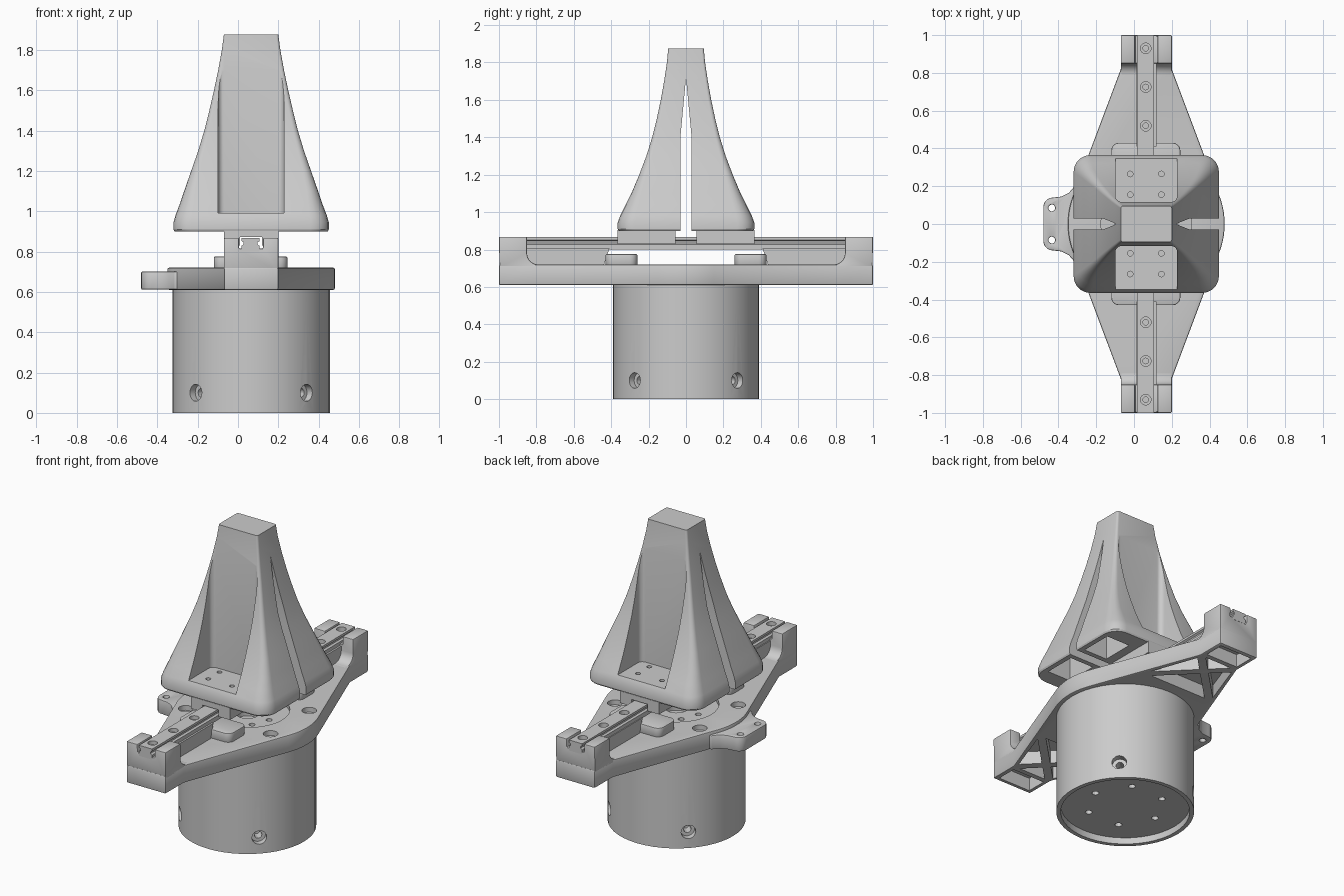
import bpy, bmesh, math
from mathutils import Matrix, Vector

if "Cube" in bpy.data.objects:
    bpy.data.objects.remove(bpy.data.objects["Cube"])

CX = 0.065            # x of the main axis
SIDES = (-1, 1)


def circle(x, y, r, n=20):
    return [(x + r * math.cos(2 * math.pi * i / n), y + r * math.sin(2 * math.pi * i / n)) for i in range(n)]


def arc(x, y, r, a0, a1, n):
    return [(x + r * math.cos(math.radians(a0 + (a1 - a0) * i / n)),
             y + r * math.sin(math.radians(a0 + (a1 - a0) * i / n))) for i in range(n + 1)]


def rrect(x0, x1, y0, y1, r=0.0, n=5):
    if r == 0:
        return [(x0, y0), (x1, y0), (x1, y1), (x0, y1)]
    return (arc(x1 - r, y1 - r, r, 0, 90, n) + arc(x0 + r, y1 - r, r, 90, 180, n)
            + arc(x0 + r, y0 + r, r, 180, 270, n) + arc(x1 - r, y0 + r, r, 270, 360, n))


def place(axis, a, b, c):
    return {'x': (c, a, b), 'y': (a, c, b), 'z': (a, b, c)}[axis]


def loft(bm, rings):
    rows = [[bm.verts.new(p) for p in ring] for ring in rings]
    n = len(rows[0])
    for lo, hi in zip(rows, rows[1:]):
        for i in range(n):
            bm.faces.new((lo[i], lo[(i + 1) % n], hi[(i + 1) % n], hi[i]))
    bm.faces.new(rows[0][::-1])
    bm.faces.new(rows[-1])


def finish(bm, name):
    bmesh.ops.recalc_face_normals(bm, faces=bm.faces)
    me = bpy.data.meshes.new(name)
    bm.to_mesh(me)
    bm.free()
    ob = bpy.data.objects.new(name, me)
    bpy.context.collection.objects.link(ob)
    return ob


def build(name, parts):
    """parts: (outline, axis, low, high[, matrix]) prisms in one mesh"""
    bm = bmesh.new()
    for pts, axis, lo, hi, *m in parts:
        mat = m[0] if m else Matrix()
        loft(bm, [[mat @ Vector(place(axis, a, b, c)) for a, b in pts] for c in (lo, hi)])
    return finish(bm, name)


def apply(ob, mod):
    bpy.context.view_layer.objects.active = ob
    bpy.ops.object.modifier_apply(modifier=mod.name)


def cut(ob, parts):
    cutter = build("cutter", parts)
    cutter.hide_render = True
    mod = ob.modifiers.new("cut", 'BOOLEAN')
    mod.operation, mod.solver, mod.object = 'DIFFERENCE', 'EXACT', cutter
    mod.use_self = True
    apply(ob, mod)
    bpy.data.objects.remove(cutter)


def bevel(ob, w, seg=2):
    mod = ob.modifiers.new("bevel", 'BEVEL')
    mod.width, mod.segments, mod.limit_method = w, seg, 'ANGLE'
    mod.angle_limit = math.radians(40)
    apply(ob, mod)


# Motor housing: drum with recessed bottom and radial screw holes
drum = build("drum_housing", [(circle(CX, 0, 0.39, 48), 'z', 0, 0.612)])
cut(drum, [(circle(CX, 0, 0.365, 48), 'z', -0.1, 0.04)])
cut(drum, [(circle(CX + 0.22 * math.cos(k * math.pi / 3), 0.22 * math.sin(k * math.pi / 3), 0.02, 12),
            'z', 0, 0.12) for k in range(6)])
radial = [Matrix.Translation((CX, 0, 0.1)) @ Matrix.Rotation(math.radians(45 + 90 * k), 4, 'Z')
          @ Matrix.Rotation(math.pi / 2, 4, 'Y') for k in range(4)]
cut(drum, [(circle(0, 0, 0.042), 'z', 0.35, 0.5, m) for m in radial])
cut(drum, [(circle(0, 0, 0.022, 12), 'z', 0.29, 0.5, m) for m in radial])

# Base plate: two tapered arms tangent to a round middle
half = [(0.135, -1), (0.135, -0.82)] + arc(0, 0, 0.415, -21, 21, 10) + [(0.135, 0.82), (0.135, 1)]
outline = [(CX + x, y) for x, y in half] + [(CX - x, -y) for x, y in half]
plate = build("base_plate", [(outline, 'z', 0.61, 0.72)])
bevel(plate, 0.008)

# Ribbed underside of the arms
pockets = []
for s in SIDES:
    a, b, c, d, x = (-0.265, 0.44), (0.265, 0.44), (0.125, 0.83), (-0.125, 0.83), (0, 0.705)
    for tri in ((a, b, x), (b, c, x), (c, d, x), (d, a, x)):
        mx, my = (sum(p[i] for p in tri) / 3 for i in (0, 1))
        pockets.append(([(CX + mx + 0.74 * (p[0] - mx), s * (my + 0.74 * (p[1] - my))) for p in tri],
                        'z', 0.5, 0.69))
    pockets.append((rrect(CX - 0.11, CX + 0.11, *sorted((s * 0.85, s * 0.975))), 'z', 0.5, 0.69))
cut(plate, pockets)

# Recessed ring in the plate centre, bolt circle and counterbores
cut(plate, [(circle(CX, 0, 0.24, 40), 'z', 0.695, 0.8)])
cut(plate, [(circle(CX, 0, 0.065, 24), 'z', 0.65, 0.8)]
    + [(p + (0,))[:2] and (circle(*p, 0.018, 12), 'z', 0.65, 0.8) for p in circle(CX, 0, 0.15, 8)])
corner = [(CX + sx * 0.293, sy * 0.19) for sx in SIDES for sy in SIDES]
cut(plate, [(circle(*p, 0.042), 'z', 0.69, 0.8) for p in corner])

# Side tab with two holes
tab = build("side_tab", [(arc(-0.43, 0.09, 0.05, 90, 180, 5) + arc(-0.43, -0.09, 0.05, 180, 270, 5)
            + [(-0.385, -0.145), (-0.345, -0.165), (-0.315, -0.2), (-0.28, -0.2),
               (-0.28, 0.2), (-0.315, 0.2), (-0.345, 0.165), (-0.385, 0.145)], 'z', 0.612, 0.7)])
cut(tab, [(circle(-0.435, s * 0.085, 0.018, 14), 'z', 0.5, 0.8) for s in SIDES])
bevel(tab, 0.005)

for s in SIDES:
    tag = "front" if s < 0 else "back"
    # End block with a filleted foot and a channel for the rail
    prof = [(1, 0.615), (1, 0.868), (0.85, 0.868)] + arc(0.79, 0.78, 0.06, 0, -90, 6) + [(0.77, 0.72), (0.77, 0.615)]
    prof = [(0.997, 0.7)] + prof[1:-1] + [(0.77, 0.7)]
    block = build(tag + "_end_block", [([(s * y, z) for y, z in prof], 'x', -0.07, 0.2)])
    cut(block, [(rrect(0.005, 0.125, *sorted((s * 0.7, s * 1.1))), 'z', 0.815, 1)])
    bevel(block, 0.006)

    # Rib carrying the rail
    build(tag + "_rail_rib", [([(s * 0.44, 0.715), (s * 0.95, 0.715), (s * 0.95, 0.805), (s * 0.41, 0.805)],
                               'x', 0.012, 0.118)])

    # Stop pad beside the centre
    pad = build(tag + "_stop_pad", [(rrect(-0.12, 0.245, *sorted((s * 0.26, s * 0.43)), 0.04), 'z', 0.715, 0.775)])
    bevel(pad, 0.006)

    # Sliding carriage under the finger
    carriage = build(tag + "_carriage", [(rrect(-0.07, 0.2, *sorted((s * 0.055, s * 0.365))), 'z', 0.83, 0.905)])
    cut(carriage, [(rrect(0.01, 0.12, -1, 1), 'z', 0.7, 0.872)])

# Linear rail with side grooves and counterbored holes
side = [(0.045, 0.8), (0.045, 0.828), (0.034, 0.835), (0.034, 0.845), (0.045, 0.852), (0.045, 0.866)]
rail = build("linear_rail", [([(CX - 0.003 + x, z) for x, z in side]
                              + [(CX - 0.003 - x, z) for x, z in side[::-1]], 'y', -1, 1)])
spots = [s * y for s in SIDES for y in (0.93, 0.725, 0.52)]
cut(rail, [(circle(0.062, y, 0.028), 'z', 0.842, 1) for y in spots])
cut(rail, [(circle(0.062, y, 0.015, 12), 'z', 0.81, 1) for y in spots])

# Gripper fingers: flared loft, split by a tapering slot
levels = [(0.90, 0.38, 0.36, 0.09), (0.91, 0.385, 0.365, 0.09), (0.945, 0.385, 0.365, 0.09),
          (0.98, 0.375, 0.352, 0.085), (1.04, 0.352, 0.322, 0.07), (1.1, 0.332, 0.292, 0.055),
          (1.2, 0.297, 0.25, 0.04), (1.3, 0.262, 0.212, 0.03), (1.4, 0.232, 0.181, 0.025),
          (1.5, 0.207, 0.156, 0.02), (1.6, 0.184, 0.135, 0.018), (1.7, 0.163, 0.117, 0.015),
          (1.8, 0.145, 0.102, 0.013), (1.875, 0.135, 0.095, 0.012)]
bm = bmesh.new()
loft(bm, [[(x, y, z) for x, y in rrect(CX - hx, CX + hx, -hy, hy, r)] for z, hx, hy, r in levels])
fingers = finish(bm, "gripper_fingers")
cut(fingers, [([(-0.03, 0.8), (0.03, 0.8), (0.03, 1.4), (0, 1.72), (-0.03, 1.4)], 'x', -1, 1)])

# Outer pockets, floor screw holes and hollow undersides
cut(fingers, [(rrect(-0.098, 0.228, *sorted((s * 0.117, s * 0.6)), 0.03), 'z', 0.99, 2) for s in SIDES])
cut(fingers, [(circle(x, s * y, 0.015, 12), 'z', 0.93, 1.05)
              for x in (-0.02, 0.145) for y in (0.155, 0.265) for s in SIDES])
cut(fingers, [([(CX + k * x, z) for x, z in ((0.19, 0.85), (0.35, 0.85), (0.35, 0.94), (0.27, 1.1), (0.19, 1.1))],
               'y', *sorted((s * 0.06, s * 0.26))) for k in SIDES for s in SIDES])

# Smooth curved surfaces while keeping edges crisp
bpy.ops.object.select_all(action='SELECT')
bpy.context.view_layer.objects.active = fingers
bpy.ops.object.shade_smooth_by_angle(angle=math.radians(25))
